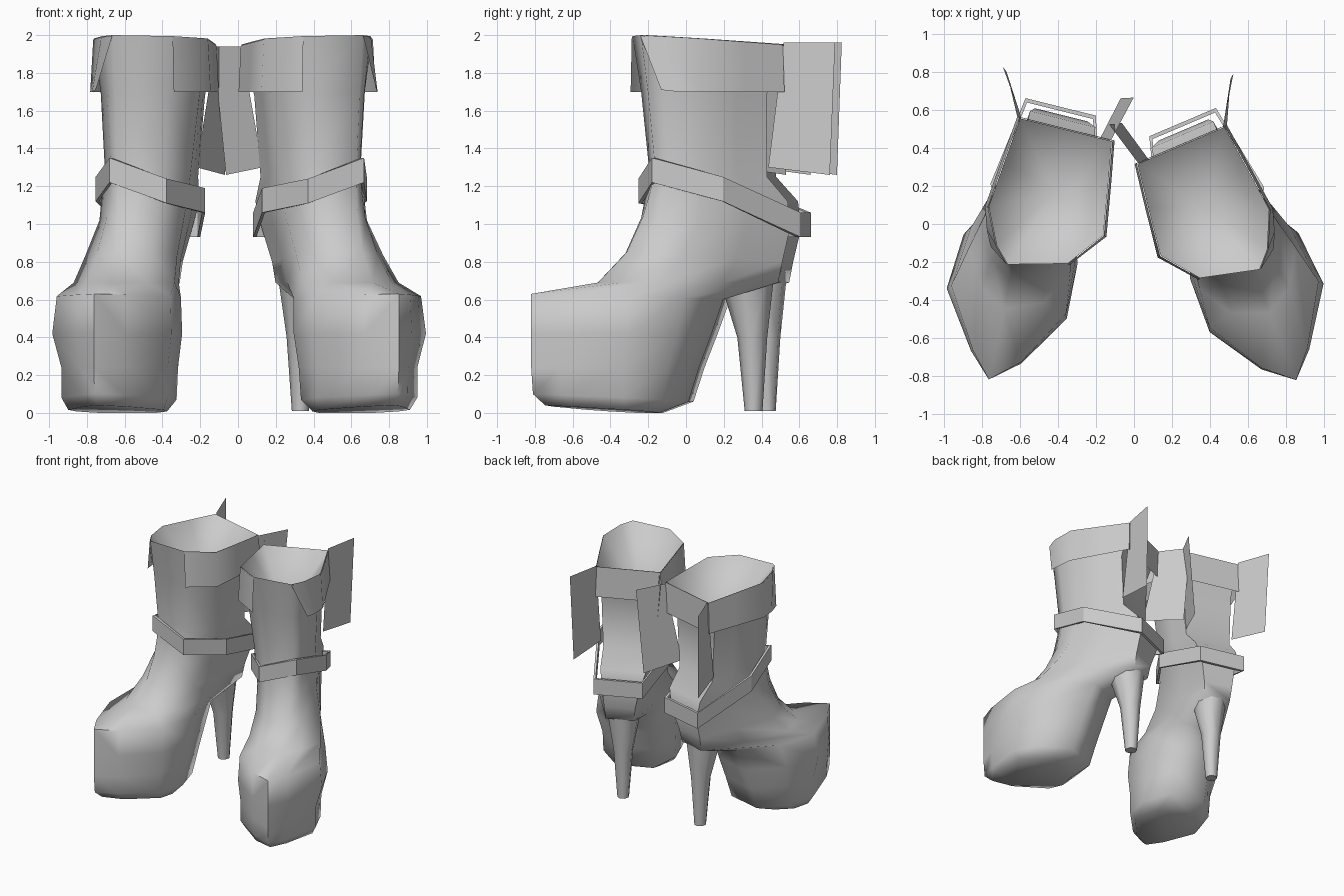
import bpy, bmesh, math
from mathutils import Matrix, Vector

old = bpy.data.objects.get("Cube")
if old:
    bpy.data.objects.remove(old, do_unlink=True)

grey = bpy.data.materials.new("plain_grey")
grey.use_nodes = True
grey.diffuse_color = (0.6, 0.6, 0.6, 1)
bsdf = next(n for n in grey.node_tree.nodes if n.type == 'BSDF_PRINCIPLED')
bsdf.inputs["Base Color"].default_value = (0.6, 0.6, 0.6, 1)
bsdf.inputs["Roughness"].default_value = 0.6


def loft(name, rings, place, closed=True, cap_start=False, cap_end=False, apex=None, smooth=75):
    """Skin a list of equal-length point rings, then move it with the placement matrix."""
    bm = bmesh.new()
    rows = [[bm.verts.new(place @ Vector(p)) for p in r] for r in rings]
    n = len(rows[0])
    for a, b in zip(rows, rows[1:]):
        for i in range(n if closed else n - 1):
            j = (i + 1) % n
            bm.faces.new((a[i], a[j], b[j], b[i]))
    if cap_start:
        bm.faces.new(rows[0])
    if cap_end:
        bm.faces.new(rows[-1])
    if apex:
        tip = bm.verts.new(place @ Vector(apex))
        for i in range(n):
            bm.faces.new((rows[-1][i], rows[-1][(i + 1) % n], tip))
    bmesh.ops.recalc_face_normals(bm, faces=bm.faces)
    mesh = bpy.data.meshes.new(name)
    bm.to_mesh(mesh)
    bm.free()
    mesh.materials.append(grey)
    obj = bpy.data.objects.new(name, mesh)
    bpy.context.collection.objects.link(obj)
    if smooth:
        bpy.ops.object.select_all(action='DESELECT')
        obj.select_set(True)
        bpy.context.view_layer.objects.active = obj
        bpy.ops.object.shade_smooth_by_angle(angle=math.radians(smooth))


def boot_ring(zf, zb, yf, yw, yb, xr, xl, xc, s, b, c):
    """Nine-sided section: front point, shoulders (s), widest points, sides (b), back corners (c)."""
    half = [(s, yf + 0.3 * (yw - yf)), (1, yw), (b, yw + 0.52 * (yb - yw)), (c, yb)]
    pts = [(xc, yf)] + [(xr * f, y) for f, y in half] + [(xl * f, y) for f, y in reversed(half)]
    return [(x, y, zf + (zb - zf) * (y - yf) / (yb - yf)) for x, y in pts]


# front z, back z, front y, widest y, back y, outer x, inner x, front x, shoulder, side, back width
SECTIONS = [
    (0.04, 0.00, -1.40, -1.04, -0.80, 0.27, -0.25, 0.02, 0.45, 0.95, 0.6),
    (0.10, 0.06, -1.47, -1.07, -0.63, 0.30, -0.28, 0.02, 0.42, 0.97, 0.5),
    (0.24, 0.24, -1.48, -1.07, -0.57, 0.30, -0.28, 0.02, 0.42, 0.97, 0.5),
    (0.42, 0.42, -1.48, -1.07, -0.50, 0.35, -0.30, 0.02, 0.42, 0.95, 0.45),
    (0.63, 0.60, -1.48, -1.05, -0.43, 0.33, -0.29, 0.02, 0.42, 0.92, 0.45),
    (0.69, 0.69, -1.10, -0.84, -0.10, 0.29, -0.26, 0.03, 0.60, 0.72, 0.40),
    (0.85, 0.80, -0.94, -0.70, -0.08, 0.26, -0.24, 0.04, 0.60, 0.75, 0.48),
    (1.04, 0.97, -0.85, -0.60, -0.04, 0.21, -0.25, 0.05, 0.60, 0.82, 0.62),
    (1.18, 1.12, -0.81, -0.58, -0.06, 0.20, -0.27, 0.06, 0.60, 0.88, 0.75),
    (1.31, 1.25, -0.79, -0.56, -0.18, 0.19, -0.28, 0.07, 0.62, 0.9, 0.8),
    (1.70, 1.68, -0.83, -0.57, -0.19, 0.21, -0.33, 0.07, 0.62, 0.9, 0.8),
    (2.00, 1.95, -0.87, -0.60, -0.11, 0.24, -0.38, 0.07, 0.62, 0.9, 0.8),
]
# Strap corners: x, y, top z
STRAP = [(0.10, -0.82, 1.35), (-0.20, -0.77, 1.24), (-0.33, -0.45, 1.19),
         (-0.19, 0.0, 1.06), (0.19, 0.0, 1.06), (0.26, -0.48, 1.25)]
# Heel: z, front y, back y, half width
HEEL = [(0.01, -0.24, -0.145, 0.045), (0.40, -0.28, -0.12, 0.075),
        (0.68, -0.37, -0.09, 0.125), (0.85, -0.46, -0.07, 0.14)]


def build_boot(side, place):
    # Platform, foot and shaft, closed by a funnel inside the opening
    rings = [boot_ring(*s) for s in SECTIONS]
    loft(side + "_boot_body", rings, place, cap_start=True, apex=(-0.08, -0.44, 1.55))

    # Stiletto heel
    heel = []
    for z, yf, yb, w in HEEL:
        cy, h = (yf + yb) / 2, (yb - yf) / 2
        heel.append([(w * math.cos(a), cy + h * math.sin(a), z)
                     for a in (math.pi * (k + 0.5) / 4 for k in range(8))])
    loft(side + "_heel", heel, place, cap_start=True, cap_end=True)

    # Folded cuff, open at the front and flaring to the sides
    top = rings[-1]
    upper = [(-0.08 + (x + 0.08) * 1.01, -0.45 + (y + 0.45) * 1.01, z - 0.005) for x, y, z in top]
    lower = [(-0.08 + (x + 0.08) * 1.06, -0.45 + (y + 0.45) * 1.02, 1.70) for x, y, z in top]
    lower[:2] = [(0.18, -0.80, 1.71), (0.22, -0.72, 1.70)]
    loft(side + "_cuff", [upper, lower], place, closed=False)

    # Ankle strap, a flat-faced band sloping to the back
    inner = [(-0.03 + (x + 0.03) * 0.94, -0.41 + (y + 0.41) * 0.95, z) for x, y, z in STRAP]
    low = lambda pts: [(x, y, z - 0.13) for x, y, z in pts]
    loft(side + "_ankle_strap", [low(inner), low(STRAP), STRAP, inner, low(inner)],
         place, smooth=0)

    # Two loose flaps at the back of the shaft
    for label, z, a, b, c, d in (
            ("outer", 1.96, (0.19, -0.10), (0.345, 0.13), (0.17, -0.18), (0.32, 0.11)),
            ("inner", 1.94, (-0.30, -0.10), (-0.36, 0.14), (-0.22, -0.20), (-0.295, 0.12))):
        loft(f"{side}_{label}_flap",
             [[(*a, z), (*b, z)], [(*c, 1.30), (*d, 1.26)]],
             place, closed=False, smooth=0)


# Mirrored pair, each turned outward
left_place = Matrix.Translation((0.255, 0.535, 0)) @ Matrix.Rotation(math.radians(23), 4, 'Z')
right_place = (Matrix.Scale(-1, 4, (1, 0, 0)) @ Matrix.Translation((0.385, 0.615, 0))
               @ Matrix.Rotation(math.radians(14), 4, 'Z'))
build_boot("left", left_place)
build_boot("right", right_place)
